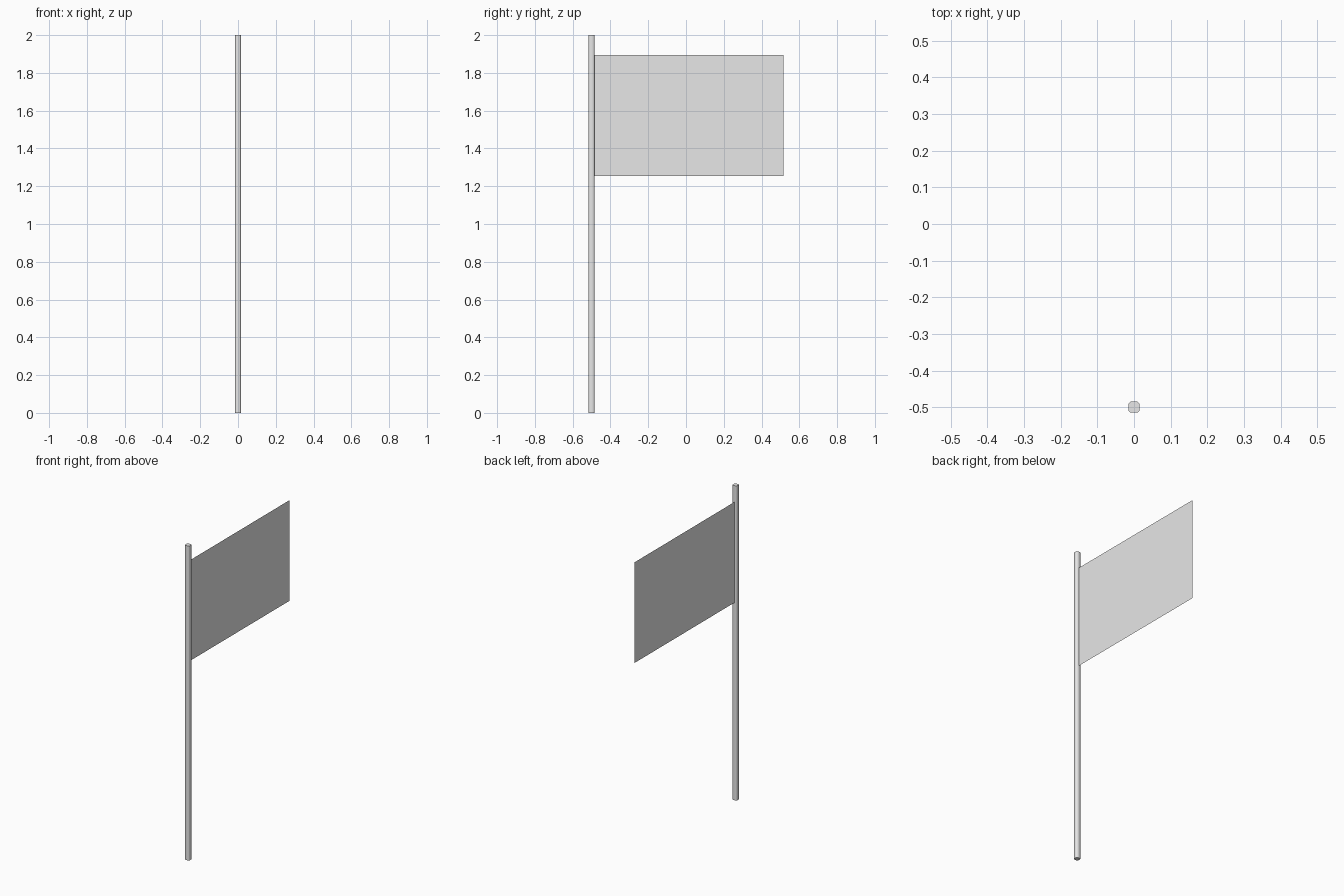
import bpy
import bmesh

cube = bpy.data.objects.get("Cube")
if cube:
    bpy.data.objects.remove(cube, do_unlink=True)

# Single light grey colour
GREY = (0.8, 0.8, 0.8, 1.0)
grey = bpy.data.materials.new("light_grey")
grey.use_nodes = True
grey.diffuse_color = GREY
grey.node_tree.nodes["Principled BSDF"].inputs["Base Color"].default_value = GREY


def add_part(name, bm):
    mesh = bpy.data.meshes.new(name)
    bm.to_mesh(mesh)
    bm.free()
    mesh.materials.append(grey)
    obj = bpy.data.objects.new(name, mesh)
    bpy.context.collection.objects.link(obj)
    return obj


# Pole: tall square post with chamfered upright edges
POLE_Y, WIDTH, HEIGHT = -0.5, 0.03, 2.0
bm = bmesh.new()
bmesh.ops.create_cube(bm, size=1.0)
bmesh.ops.scale(bm, vec=(WIDTH, WIDTH, HEIGHT), verts=bm.verts)
bmesh.ops.translate(bm, vec=(0, POLE_Y, HEIGHT / 2), verts=bm.verts)
uprights = [e for e in bm.edges if e.calc_length() > 1]
bmesh.ops.bevel(bm, geom=uprights, offset=0.005, segments=1, affect='EDGES')
pole = add_part("pole", bm)
bpy.ops.object.select_all(action='DESELECT')
pole.select_set(True)
bpy.context.view_layer.objects.active = pole
bpy.ops.object.shade_smooth_by_angle(angle=0.9)

# Flag: one flat sheet reaching back from the pole
Y0, Y1, Z0, Z1 = -0.488, 0.515, 1.255, 1.895
bm = bmesh.new()
corners = [(0, Y0, Z0), (0, Y1, Z0), (0, Y1, Z1), (0, Y0, Z1)]
bm.faces.new([bm.verts.new(c) for c in corners])
add_part("flag", bm)
